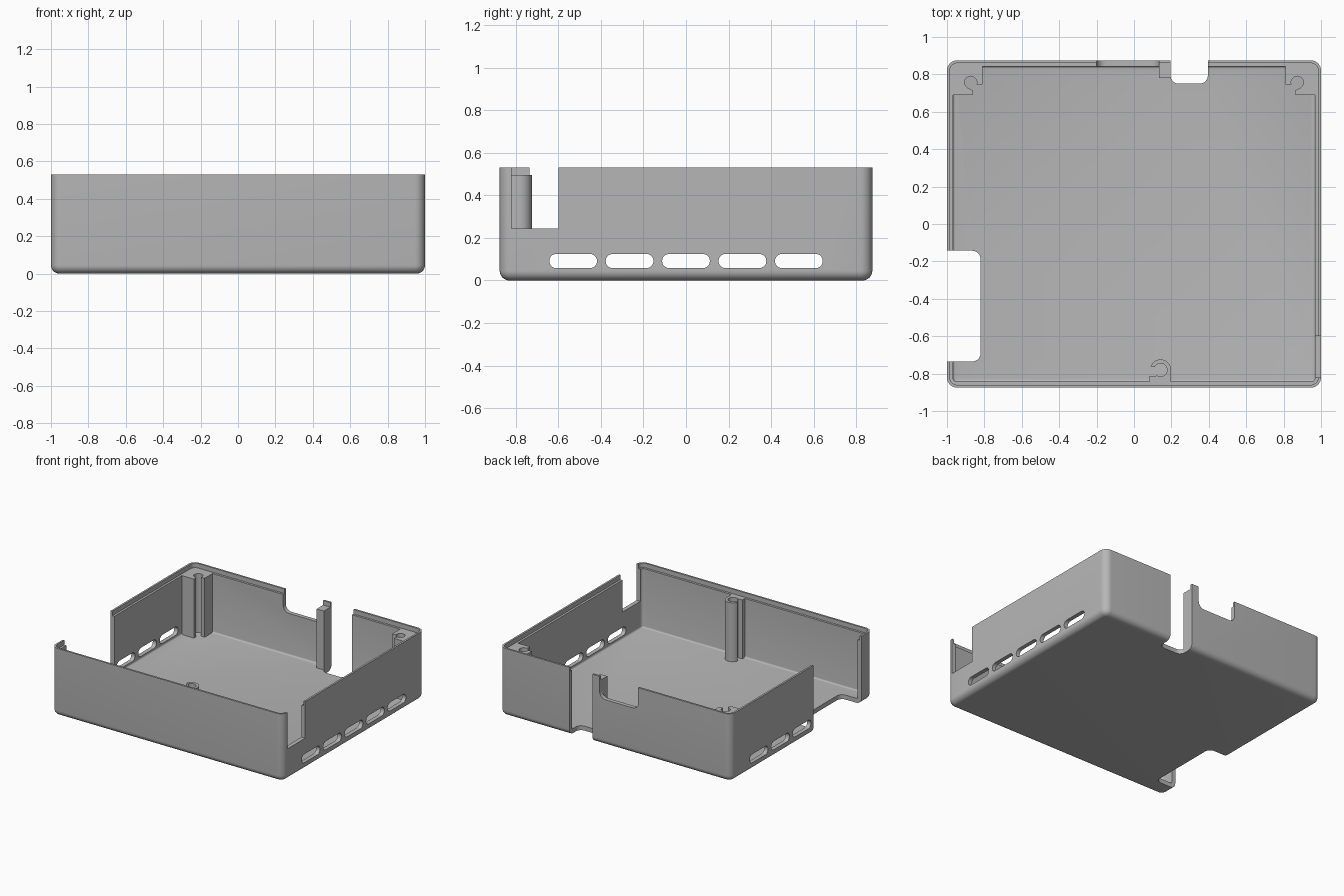
import bpy, bmesh
from math import sin, cos, pi, radians

if "Cube" in bpy.data.objects:
    bpy.data.objects.remove(bpy.data.objects["Cube"], do_unlink=True)

HX, HY, HEIGHT = 1.0, 0.875, 0.53
WALL, LIP, LEDGE, FLOOR = 0.032, 0.015, 0.495, 0.035

grey = bpy.data.materials.new("plain grey")
grey.use_nodes = True
COLOUR = (0.47, 0.47, 0.47, 1)
grey.diffuse_color = COLOUR
grey.node_tree.nodes["Principled BSDF"].inputs["Base Color"].default_value = COLOUR


def arc(cx, cy, r, start, end, n=16):
    """Points on an arc, angles in degrees."""
    angles = [radians(start + (end - start) * i / n) for i in range(n + 1)]
    return [(cx + r * cos(a), cy + r * sin(a)) for a in angles]


def rounded_rect(x0, x1, y0, y1, r, n=8):
    corners = [(x1 - r, y1 - r), (x0 + r, y1 - r), (x0 + r, y0 + r), (x1 - r, y0 + r)]
    return [p for i, (cx, cy) in enumerate(corners)
            for p in arc(cx, cy, r, 90 * i, 90 * i + 90, n)]


def loft(name, rings):
    """Skin a stack of equal-length rings and cap both ends."""
    bm = bmesh.new()
    loops = [[bm.verts.new(p) for p in ring] for ring in rings]
    count = len(loops[0])
    for a, b in zip(loops, loops[1:]):
        for i in range(count):
            j = (i + 1) % count
            bm.faces.new((a[i], a[j], b[j], b[i]))
    bm.faces.new(loops[0][::-1])
    bm.faces.new(loops[-1])
    bmesh.ops.recalc_face_normals(bm, faces=bm.faces)
    mesh = bpy.data.meshes.new(name)
    bm.to_mesh(mesh)
    bm.free()
    mesh.materials.append(grey)
    obj = bpy.data.objects.new(name, mesh)
    bpy.context.collection.objects.link(obj)
    return obj


def prism(name, outline, lo, hi, axis="z"):
    place = {"x": lambda u, v, w: (w, u, v),
             "y": lambda u, v, w: (u, w, v),
             "z": lambda u, v, w: (u, v, w)}[axis]
    return loft(name, [[place(u, v, w) for u, v in outline] for w in (lo, hi)])


def activate(obj):
    bpy.ops.object.select_all(action="DESELECT")
    obj.select_set(True)
    bpy.context.view_layer.objects.active = obj


def smooth(obj):
    activate(obj)
    bpy.ops.object.shade_smooth_by_angle(angle=radians(32))


# Tray shell: section listed as (inset, height) from underside to inner floor
ROUND, FILLET = 0.045, 0.012
section = [(ROUND * (1 - sin(t)), ROUND * (1 - cos(t)))
           for t in (pi / 2 * i / 8 for i in range(9))]
section += [(0, HEIGHT), (LIP, HEIGHT), (LIP, LEDGE), (WALL, LEDGE)]
section += [(WALL + FILLET * (1 - cos(t)), FLOOR + FILLET * (1 - sin(t)))
            for t in (pi / 2 * i / 4 for i in range(5))]
rings = []
for inset, z in section:
    outline = rounded_rect(-HX + inset, HX - inset, -HY + inset, HY - inset,
                           max(0.055 - inset, 0.008))
    rings.append([(x, y, z) for x, y in outline])
shell = loft("tray_shell", rings)

# Openings: vent slots, cable gaps and wall notches
cutters = []
for i in range(-2, 3):
    y = 0.265 * i
    cutters.append(prism("vent_cutter", rounded_rect(y - 0.112, y + 0.112, 0.058, 0.124, 0.032),
                         -1.2, 1.2, "x"))
cutters += [
    prism("side_gap_cutter", rounded_rect(-1.2, -0.82, -0.735, -0.143, 0.045), -0.2, 0.8),
    prism("back_gap_cutter", rounded_rect(0.195, 0.395, 0.75, 1.1, 0.045), -0.2, 0.8),
    prism("back_notch_cutter", rounded_rect(-0.2, 0.133, 0.36, 0.8, 0.05), 0.8, 1.1, "y"),
    prism("side_notch_cutter", [(-0.82, 0.245), (-0.6, 0.245), (-0.6, 0.8), (-0.82, 0.8)],
          0.9, 1.1, "x"),
]
activate(shell)
for cutter in cutters:
    cutter.hide_render = True
    mod = shell.modifiers.new("opening", "BOOLEAN")
    mod.operation, mod.solver, mod.object = "DIFFERENCE", "EXACT", cutter
    bpy.ops.object.modifier_apply(modifier=mod.name)
for cutter in cutters:
    bpy.data.objects.remove(cutter, do_unlink=True)
smooth(shell)

# Back corner screw bosses with an open channel
BASE = FLOOR - 0.01
for side, label in ((-1, "right"), (1, "left")):
    outline = [(0.975, 0.852), (0.81, 0.852), (0.81, 0.745), (0.837, 0.745)]
    outline += arc(0.873, 0.757, 0.033, 197, -70, 20)
    outline += [(0.863, 0.715), (0.863, 0.69), (0.975, 0.69)]
    smooth(prism(f"back_{label}_screw_boss", [(side * x, y) for x, y in outline], BASE, LEDGE))

# Hook-shaped screw post on the front wall
hook = [(0.082, -0.852), (0.082, -0.812), (0.118, -0.812)]
hook += arc(0.142, -0.78, 0.035, -125, 155, 20)
hook += arc(0.142, -0.78, 0.056, 160, 0, 16)
hook += [(0.198, -0.852)]
smooth(prism("front_screw_post", hook, BASE, LEDGE))

# Stiffening rib beside the back gap
prism("back_rib", [(0.133, 0.78), (0.195, 0.78), (0.195, 0.852), (0.133, 0.852)], BASE, LEDGE)
